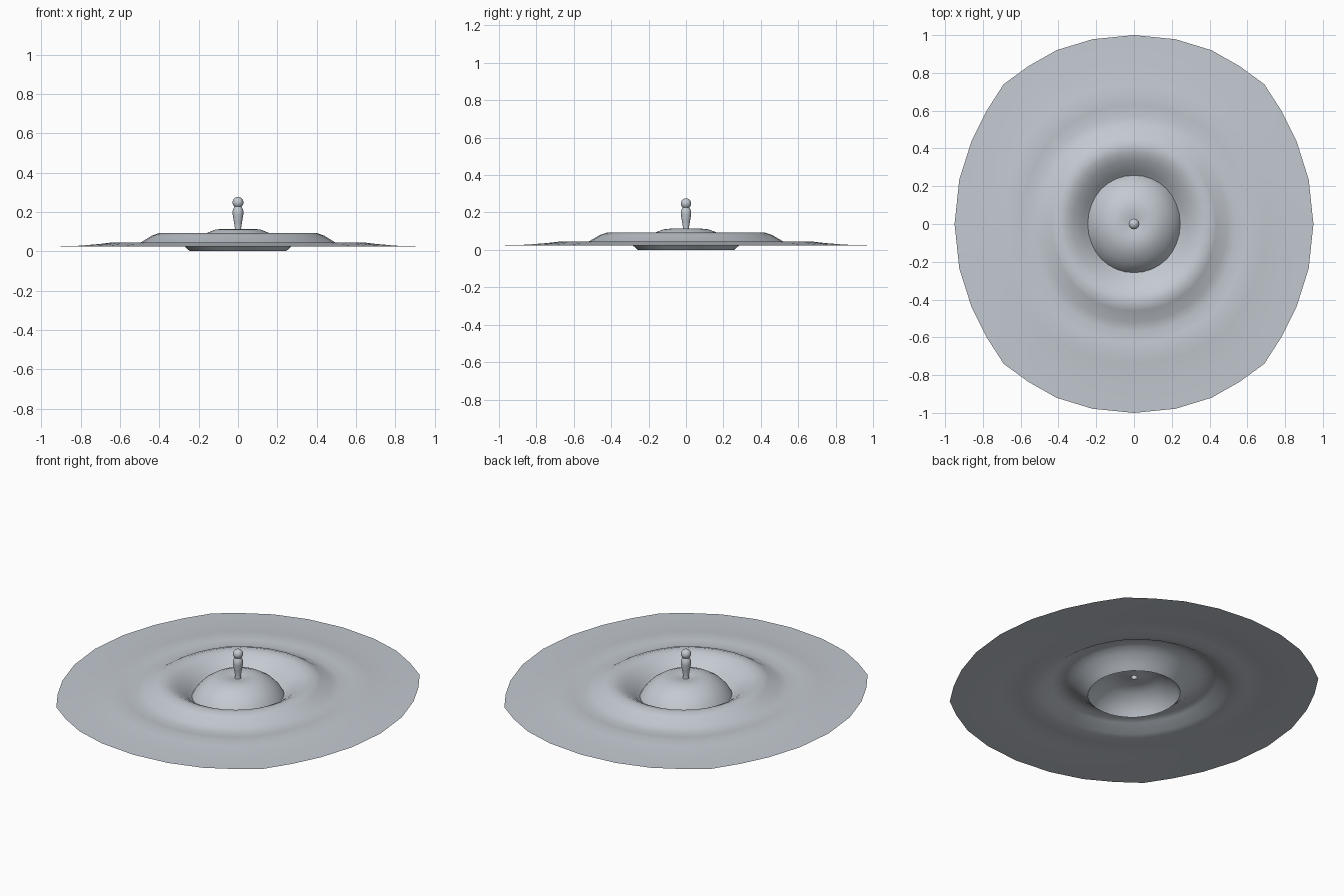
import bpy, bmesh, math

cube = bpy.data.objects.get("Cube")
if cube:
    bpy.data.objects.remove(cube, do_unlink=True)

water = bpy.data.materials.new("pale_blue_grey")
water.use_nodes = True
colour = (0.55, 0.59, 0.64, 1)
water.diffuse_color = colour
water.node_tree.nodes["Principled BSDF"].inputs["Base Color"].default_value = colour

# Quarter outline of the pool, mirrored into a full loop
QUARTER = [(0.95, 0), (0.925, 0.235), (0.86, 0.44), (0.78, 0.6), (0.69, 0.74),
           (0.56, 0.835), (0.41, 0.92), (0.22, 0.978), (0, 1)]
half = QUARTER + [(-x, y) for x, y in QUARTER[-2::-1]]
OUTLINE = half + [(x, -y) for x, y in half[-2:0:-1]]
COUNT = len(OUTLINE)


def ring_point(i, r):
    """Point on ring r: irregular at the rim, a plain ellipse near the middle."""
    a = 2 * math.pi * i / COUNT
    ox, oy = OUTLINE[i]
    ex, ey = (1 - 0.05 * min(1, r * 5)) * math.cos(a), math.sin(a)
    return r * (ex + (ox - ex) * r), r * (ey + (oy - ey) * r)


def finish(name, bm, angle):
    mesh = bpy.data.meshes.new(name)
    bm.to_mesh(mesh)
    bm.free()
    mesh.materials.append(water)
    obj = bpy.data.objects.new(name, mesh)
    bpy.context.collection.objects.link(obj)
    bpy.ops.object.select_all(action='DESELECT')
    obj.select_set(True)
    bpy.context.view_layer.objects.active = obj
    bpy.ops.object.shade_smooth_by_angle(angle=math.radians(angle))
    return obj


def lathe(name, profile, angle=60):
    """Open sheet swept from the outermost ring to the innermost."""
    bm = bmesh.new()
    rings = [[bm.verts.new((*ring_point(i, r), z)) for i in range(COUNT)]
             for r, z in profile]
    for outer, inner in zip(rings, rings[1:]):
        for i in range(COUNT):
            j = (i + 1) % COUNT
            bm.faces.new((outer[i], outer[j], inner[j], inner[i]))
    return finish(name, bm, angle)


# Sheet: flat edge, faint ripple, raised wave and steep trough
ripples = [(1, 0.024), (0.85, 0.028), (0.74, 0.037), (0.68, 0.044), (0.63, 0.039),
           (0.57, 0.036), (0.52, 0.045), (0.46, 0.08), (0.42, 0.093), (0.38, 0.087),
           (0.34, 0.067), (0.3, 0.038), (0.28, 0.02), (0.258, 0)]
# Dome with a shallow dimple, running up into the rising column
dome = [(0.258, 0), (0.24, 0.03), (0.205, 0.066), (0.16, 0.095), (0.12, 0.11),
        (0.08, 0.114), (0.045, 0.11), (0.018, 0.105)]
column = [(0.018, 0.105), (0.016, 0.12), (0.021, 0.15), (0.028, 0.19),
          (0.028, 0.205), (0.023, 0.218), (0.018, 0.228)]
lathe("ripple_sheet", ripples)
lathe("splash_dome", dome)
lathe("splash_column", column)

# Round drop resting on the column
bm = bmesh.new()
bmesh.ops.create_uvsphere(bm, u_segments=COUNT, v_segments=16, radius=0.028)
bmesh.ops.translate(bm, verts=bm.verts, vec=(0, 0, 0.248))
finish("water_drop", bm, 60)
